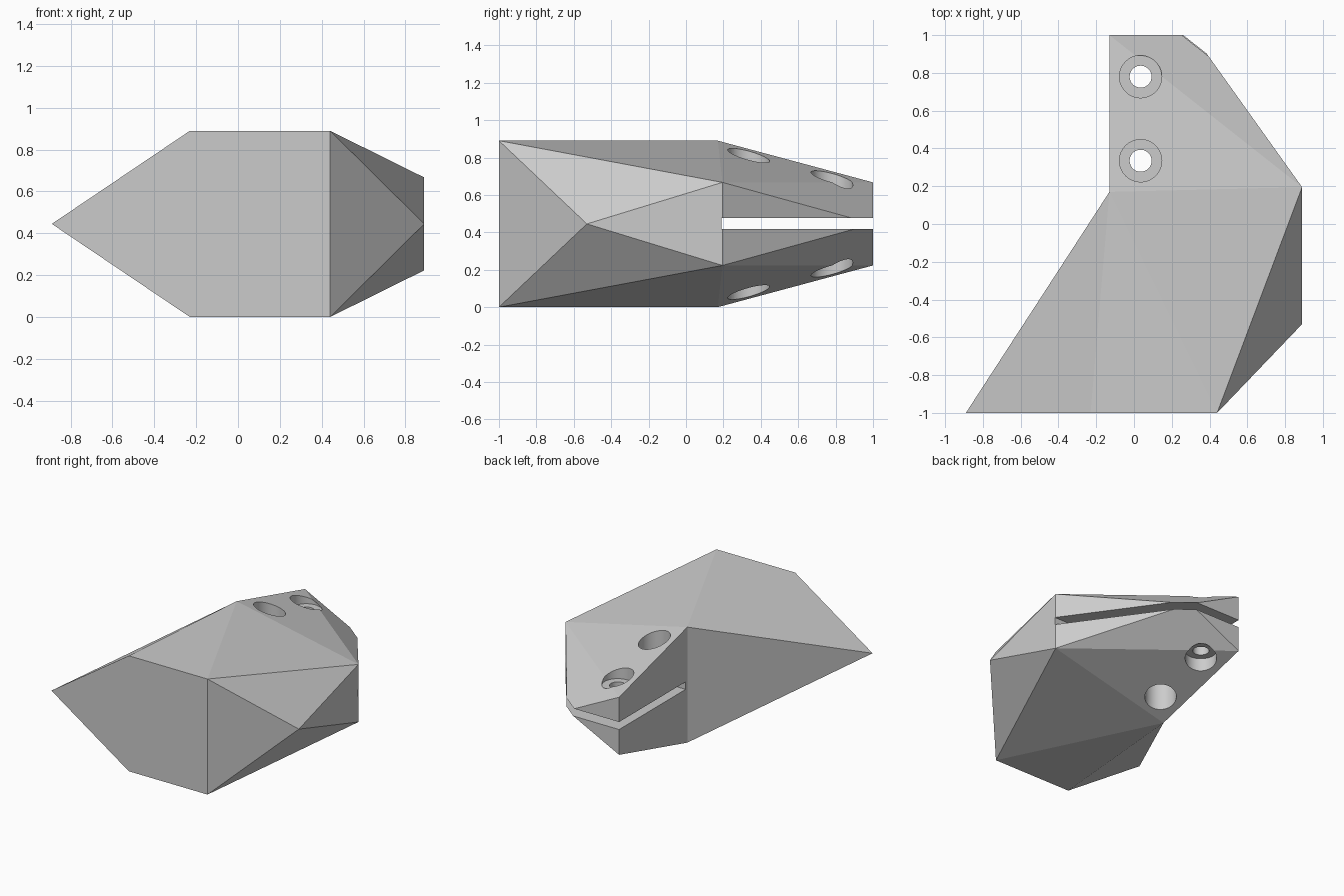
import bpy, bmesh, math

if "Cube" in bpy.data.objects:
    bpy.data.objects.remove(bpy.data.objects["Cube"])

MID = 0.445   # height of the symmetry plane

# Single grey material
grey = bpy.data.materials.new("pale_grey")
grey.use_nodes = True
colour = (0.6, 0.6, 0.6, 1)
grey.diffuse_color = colour
grey.node_tree.nodes["Principled BSDF"].inputs["Base Color"].default_value = colour

# Faceted body: corners on the middle plane, and corners mirrored above and below it
middle = {"tip": (-0.89, -1), "side": (0.89, -0.53), "rear": (0.315, 1)}
paired = {"front_r": (-0.23, -1, MID), "front_l": (0.44, -1, MID),
          "notch": (-0.13, 0.17, MID), "flank": (0.89, 0.195, 0.222),
          "tab": (-0.13, 1, 0.222)}
# Upper facets, copied to the underside
facets = [("tip", "front_r", "notch"), ("front_r", "front_l", "notch"),
          ("front_l", "flank", "notch"), ("notch", "flank", "tab"),
          ("flank", "rear", "tab"), ("front_l", "side", "flank")]
# Upright facets crossing the middle plane ("-" marks the lower corner)
walls = [("tip", "front_r", "front_l", "-front_l", "-front_r"),
         ("front_l", "side", "-front_l"), ("side", "flank", "-flank"),
         ("flank", "rear", "-flank"), ("rear", "tab", "-tab"),
         ("tab", "notch", "-notch", "-tab"), ("notch", "tip", "-notch")]

bm = bmesh.new()
corner = {name: bm.verts.new((x, y, MID)) for name, (x, y) in middle.items()}
for name, (x, y, h) in paired.items():
    corner[name] = bm.verts.new((x, y, MID + h))
    corner["-" + name] = bm.verts.new((x, y, MID - h))
for facet in facets:
    bm.faces.new([corner[n] for n in facet])
    bm.faces.new([corner["-" + n if n in paired else n] for n in reversed(facet)])
for wall in walls:
    bm.faces.new([corner[n] for n in wall])
bmesh.ops.recalc_face_normals(bm, faces=bm.faces)
mesh = bpy.data.meshes.new("clamp_body")
bm.to_mesh(mesh)
bm.free()
body = bpy.data.objects.new("clamp_body", mesh)
bpy.context.collection.objects.link(body)


def cut(cutter):
    """Subtract a helper from the body, then drop the helper."""
    cutter.hide_render = True
    bpy.context.view_layer.objects.active = body
    mod = body.modifiers.new("cut", "BOOLEAN")
    mod.operation = "DIFFERENCE"
    mod.solver = "EXACT"
    mod.object = cutter
    bpy.ops.object.modifier_apply(modifier=mod.name)
    bpy.data.objects.remove(cutter)


def cut_cylinder(x, y, z, radius, depth):
    bpy.ops.mesh.primitive_cylinder_add(vertices=64, radius=radius, depth=depth,
                                        location=(x, y, z))
    cut(bpy.context.object)


# Clamping slot through the rear tab
bpy.ops.mesh.primitive_cube_add(size=1, location=(0.3, 0.69, MID + 0.002))
slot = bpy.context.object
slot.scale = (3, 1, 0.058)
bpy.context.view_layer.update()
cut(slot)

# Two bolt holes, counterbored from above and below
for y in (0.335, 0.78):
    cut_cylinder(0.035, y, MID, 0.058, 2)
    for side in (1, -1):
        cut_cylinder(0.035, y, MID + side * 0.485, 0.112, 0.6)

# Finish: one colour, crisp facets, smooth hole walls
body.data.materials.clear()
body.data.materials.append(grey)
for face in body.data.polygons:
    face.material_index = 0
bpy.ops.object.select_all(action="DESELECT")
body.select_set(True)
bpy.context.view_layer.objects.active = body
bpy.ops.object.shade_smooth_by_angle(angle=math.radians(8))
